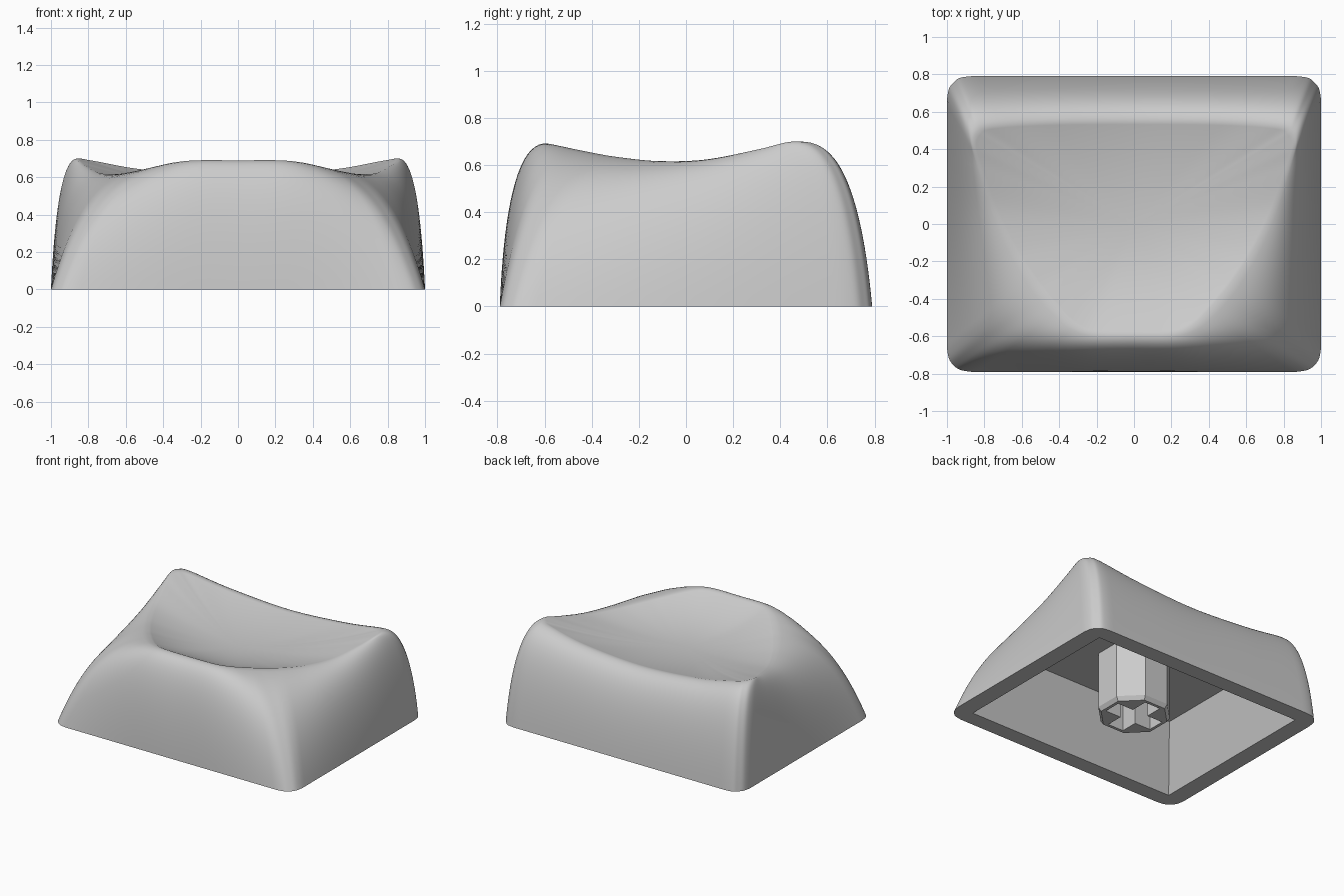
import bpy, bmesh, math
from mathutils import Vector

cube = bpy.data.objects.get("Cube")
if cube:
    bpy.data.objects.remove(cube, do_unlink=True)

grey = bpy.data.materials.new("plain grey")
grey.use_nodes = True
COLOUR = (0.6, 0.6, 0.6, 1)
grey.diffuse_color = COLOUR
grey.node_tree.nodes["Principled BSDF"].inputs["Base Color"].default_value = COLOUR


def make_object(name, bm, smooth=None):
    bmesh.ops.recalc_face_normals(bm, faces=bm.faces)
    mesh = bpy.data.meshes.new(name)
    bm.to_mesh(mesh)
    bm.free()
    mesh.materials.append(grey)
    obj = bpy.data.objects.new(name, mesh)
    bpy.context.collection.objects.link(obj)
    bpy.ops.object.select_all(action="DESELECT")
    obj.select_set(True)
    bpy.context.view_layer.objects.active = obj
    if smooth:
        bpy.ops.object.shade_smooth_by_angle(angle=math.radians(smooth))
    return obj


# Half outline, front to back: base x, y, then rim x, y, z, then wall straightness
HALF = [
    (0, -.79, 0, -.585, .69, -.3),
    (.3, -.79, .21, -.58, .69, -.3),
    (.6, -.79, .31, -.54, .682, 0),
    (.87, -.79, .39, -.465, .666, .35),
    (.965, -.755, .46, -.385, .65, .45),
    (1, -.66, .535, -.29, .634, .4),
    (1, -.4, .645, -.12, .617, .3),
    (1, 0, .745, .08, .623, .12),
    (1, .35, .825, .3, .665, .05),
    (1, .66, .863, .42, .695, 0),
    (.965, .755, .845, .485, .7, 0),
    (.87, .79, .775, .52, .688, 0),
    (.5, .79, .48, .54, .638, 0),
    (0, .79, 0, .545, .607, 0),
]
SUB, WALL, DISH = 8, 20, 18


def clamp(v, limit):
    return max(-limit, min(limit, v))


def dish_height(p):
    return .545 + .15 * p.x ** 2 + .215 * p.y ** 2


def spline_ring():
    """Smooth closed curve through the mirrored outline."""
    pts = [Vector(p) for p in HALF]
    pts += [Vector((-p[0], p[1], -p[2], *p[3:])) for p in HALF[-2:0:-1]]
    out, n = [], len(pts)
    for i in range(n):
        a, b, c, d = (pts[(i + j) % n] for j in (-1, 0, 1, 2))
        for s in range(SUB):
            t = s / SUB
            out.append(b + t / 2 * (c - a + t * (2 * a - 5 * b + 4 * c - d
                                                 + t * (3 * (b - c) + d - a))))
    return out


def wall_point(base, rim, k, t):
    """Bulging wall that straightens towards the front corners."""
    d, up = rim - base, Vector((0, 0, rim.z))
    d.z = 0
    p1 = base + d * (.12 + .16 * k) + up * (.5 - .08 * k)
    p2 = base + d * (.38 + .2 * k) + up * (1 - .1 * k)
    u = 1 - t
    return u**3 * base + 3 * u * u * t * p1 + 3 * u * t * t * p2 + t**3 * rim


# Shell: ceiling, cavity wall, bottom lip, outer wall and dished top in one loft
ring = spline_ring()
bases = [Vector((clamp(p[0], 1), clamp(p[1], .79), 0)) for p in ring]
rims = [Vector(p[2:5]) for p in ring]
lip = [Vector((clamp(b.x, .87), clamp(b.y, .67), 0)) for b in bases]
loops = [[Vector((v.x * .84, v.y * .74, .45)) for v in lip], lip]
for j in range(WALL + 1):
    loops.append([wall_point(b, r, p[5], j / WALL)
                  for b, r, p in zip(bases, rims, ring)])
centre = Vector((0, 0, 0))
centre.z = dish_height(centre)
for j in range(1, DISH):
    s = (j / DISH) ** 1.3
    loop = []
    for r in rims:
        p = r.lerp(centre, s)
        p.z = dish_height(p) + (r.z - dish_height(r)) * (1 - s) ** 2.5
        loop.append(p)
    loops.append(loop)

bm = bmesh.new()
verts = [[bm.verts.new(p) for p in loop] for loop in loops]
n = len(ring)
for lo, hi in zip(verts, verts[1:]):
    for i in range(n):
        bm.faces.new((lo[i], lo[(i + 1) % n], hi[(i + 1) % n], hi[i]))
tip = bm.verts.new(centre)
for i in range(n):
    bm.faces.new((verts[-1][i], verts[-1][(i + 1) % n], tip))
bm.faces.new(verts[0])
bmesh.ops.remove_doubles(bm, verts=bm.verts, dist=.0002)
make_object("keycap_shell", bm, 60)

# Stem: chamfered octagonal post under the ceiling
bm = bmesh.new()
levels = []
for radius, z in ((.235, 0), (.255, .03), (.255, .46)):
    levels.append([bm.verts.new((radius * math.cos(a), radius * math.sin(a), z))
                   for a in (math.radians(45 * i + 22.5) for i in range(8))])
for lo, hi in zip(levels, levels[1:]):
    for i in range(8):
        bm.faces.new((lo[i], lo[(i + 1) % 8], hi[(i + 1) % 8], hi[i]))
bm.faces.new(levels[0])
bm.faces.new(levels[-1])
stem = make_object("stem", bm)

# Cross-shaped socket cut into the stem
ARM, HALF_WIDTH = .195, .065
corners = []
for turn in range(4):
    c, s = round(math.cos(turn * math.pi / 2)), round(math.sin(turn * math.pi / 2))
    for x, y in ((ARM, -HALF_WIDTH), (ARM, HALF_WIDTH), (HALF_WIDTH, HALF_WIDTH)):
        corners.append((c * x - s * y, s * x + c * y))
bm = bmesh.new()
face = bm.faces.new([bm.verts.new((x, y, -.1)) for x, y in corners])
top = bmesh.ops.extrude_face_region(bm, geom=[face], use_keep_orig=True)["geom"]
bmesh.ops.translate(bm, vec=(0, 0, .5),
                    verts=[v for v in top if isinstance(v, bmesh.types.BMVert)])
cutter = make_object("socket_cutter", bm)
cutter.hide_render = True
bpy.context.view_layer.objects.active = stem
cut = stem.modifiers.new("socket", "BOOLEAN")
cut.operation, cut.solver, cut.object = "DIFFERENCE", "EXACT", cutter
bpy.ops.object.modifier_apply(modifier=cut.name)
bpy.data.objects.remove(cutter, do_unlink=True)
